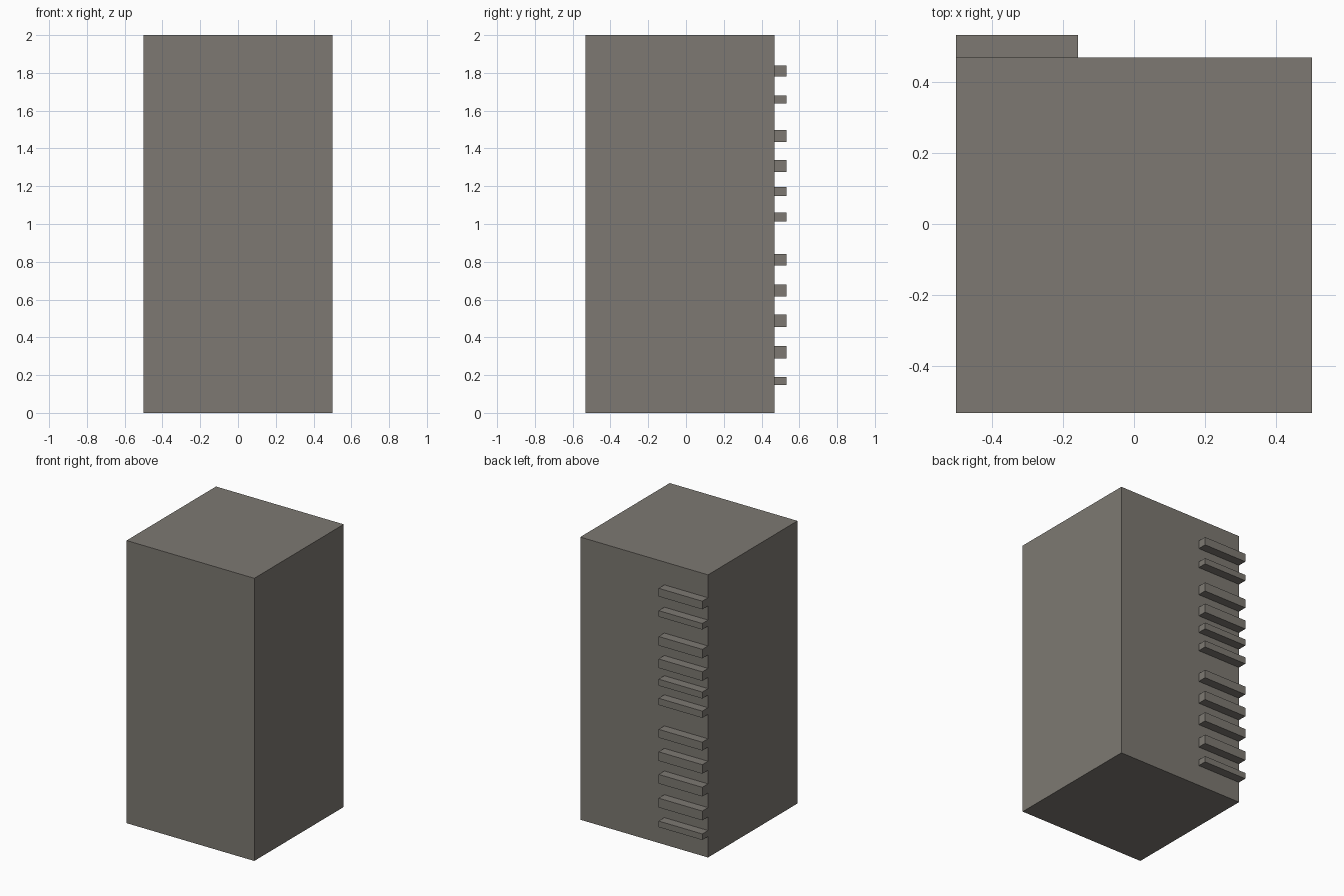
import bpy

if "Cube" in bpy.data.objects:
    bpy.data.objects.remove(bpy.data.objects["Cube"], do_unlink=True)

# Single warm grey material
COLOUR = (0.205, 0.191, 0.168, 1.0)
grey = bpy.data.materials.new("warm_grey")
grey.use_nodes = True
grey.diffuse_color = COLOUR
grey.node_tree.nodes["Principled BSDF"].inputs["Base Color"].default_value = COLOUR


def box(name, low, high):
    """Add an axis-aligned box spanning two opposite corners."""
    centre = [(a + b) / 2 for a, b in zip(low, high)]
    bpy.ops.mesh.primitive_cube_add(size=1, location=centre)
    obj = bpy.context.object
    obj.name = name
    obj.scale = [b - a for a, b in zip(low, high)]
    bpy.ops.object.transform_apply(location=False, rotation=False, scale=True)
    obj.data.materials.append(grey)
    return obj


# Main block
BACK = 0.468
box("body", (-0.5, -0.532, 0), (0.5, BACK, 2))

# Rungs up one edge of the back: bottom and top heights
RUNGS = [
    (0.148, 0.191), (0.287, 0.353), (0.456, 0.521), (0.617, 0.681),
    (0.781, 0.84), (1.012, 1.06), (1.149, 1.195), (1.274, 1.338),
    (1.433, 1.497), (1.637, 1.68), (1.78, 1.838),
]
for number, (bottom, top) in enumerate(RUNGS, 1):
    box(f"rung_{number}", (-0.5, BACK, bottom), (-0.158, 0.532, top))
